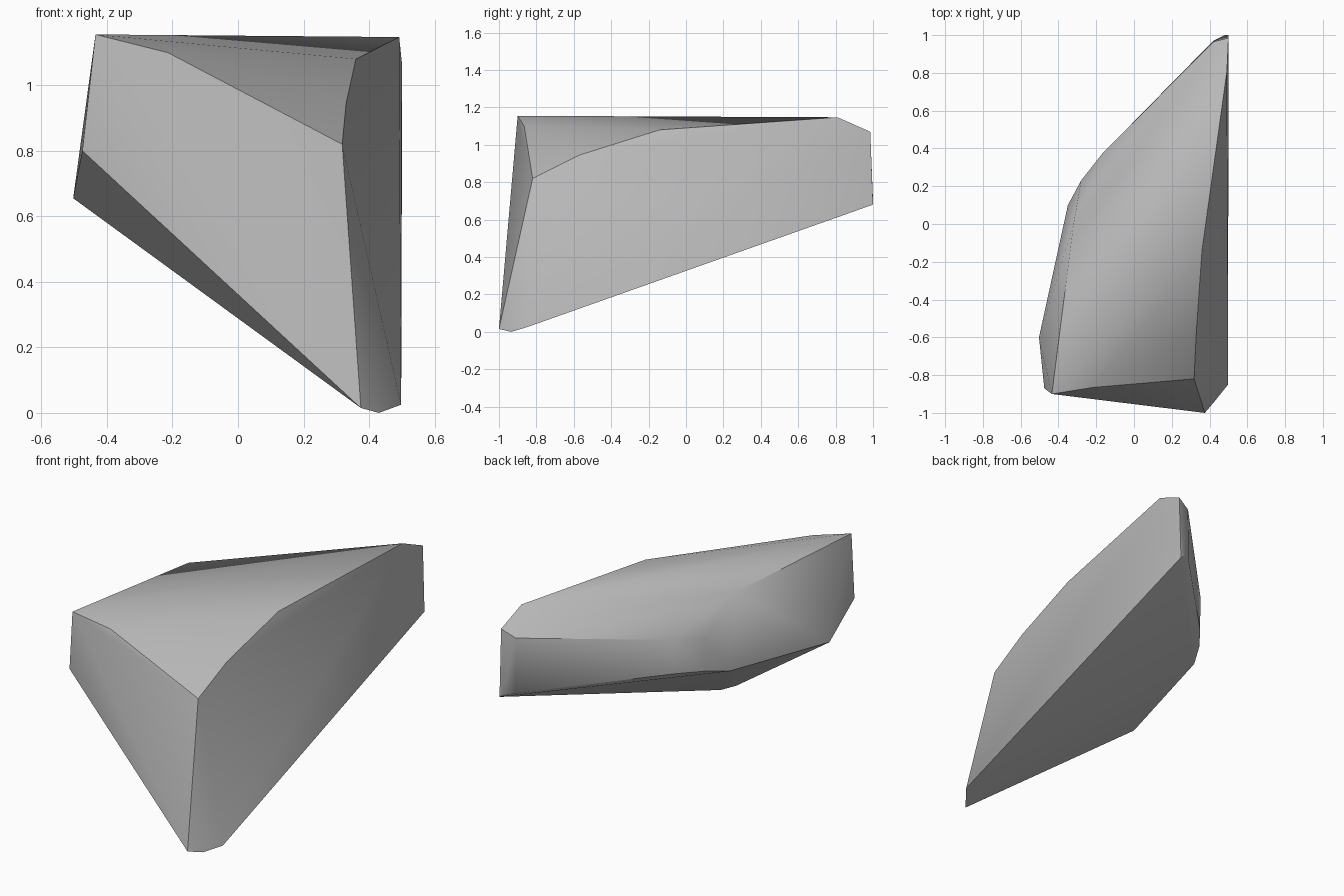
import bpy, bmesh, math

cube = bpy.data.objects.get("Cube")
if cube:
    bpy.data.objects.remove(cube, do_unlink=True)

# Stone colour
stone = bpy.data.materials.new("grey stone")
stone.use_nodes = True
grey = (0.5, 0.5, 0.5, 1)
stone.diffuse_color = grey
stone.node_tree.nodes["Principled BSDF"].inputs["Base Color"].default_value = grey

# Corners of the shard, grouped by region
front_rim = [(-.435, -.90, 1.155), (-.215, -.865, 1.10), (.318, -.82, .82), (-.475, -.87, .80)]
foot = [(.375, -1, .015), (.43, -.935, 0), (.498, -.85, .025)]
top_ridge = [(.33, -.57, .945), (.36, -.14, 1.08), (.492, .81, 1.147), (-.32, 0, 1.126)]
back_end = [(.5, .985, 1.07), (.5, 1, .68), (.48, 1, .70), (.42, .97, .71), (.42, .965, 1.03)]
left_flank = [(-.503, -.60, .655), (-.35, .10, .713), (-.28, .23, .744),
              (-.28, .23, .93), (-.17, .37, .95), (-.17, .365, .75)]

# Wrap the corners in a convex skin
bm = bmesh.new()
for co in front_rim + foot + top_ridge + back_end + left_flank:
    bm.verts.new(co)
hull = bmesh.ops.convex_hull(bm, input=bm.verts[:])
spare = [v for v in hull["geom_interior"] if isinstance(v, bmesh.types.BMVert)]
bmesh.ops.delete(bm, geom=spare, context='VERTS')
bmesh.ops.recalc_face_normals(bm, faces=bm.faces[:])

mesh = bpy.data.meshes.new("rock_shard")
bm.to_mesh(mesh)
bm.free()
mesh.materials.append(stone)
rock = bpy.data.objects.new("rock_shard", mesh)
bpy.context.collection.objects.link(rock)

# Soft facets, crisp main ridges
bpy.ops.object.select_all(action='DESELECT')
rock.select_set(True)
bpy.context.view_layer.objects.active = rock
bpy.ops.object.shade_smooth_by_angle(angle=math.radians(35))
